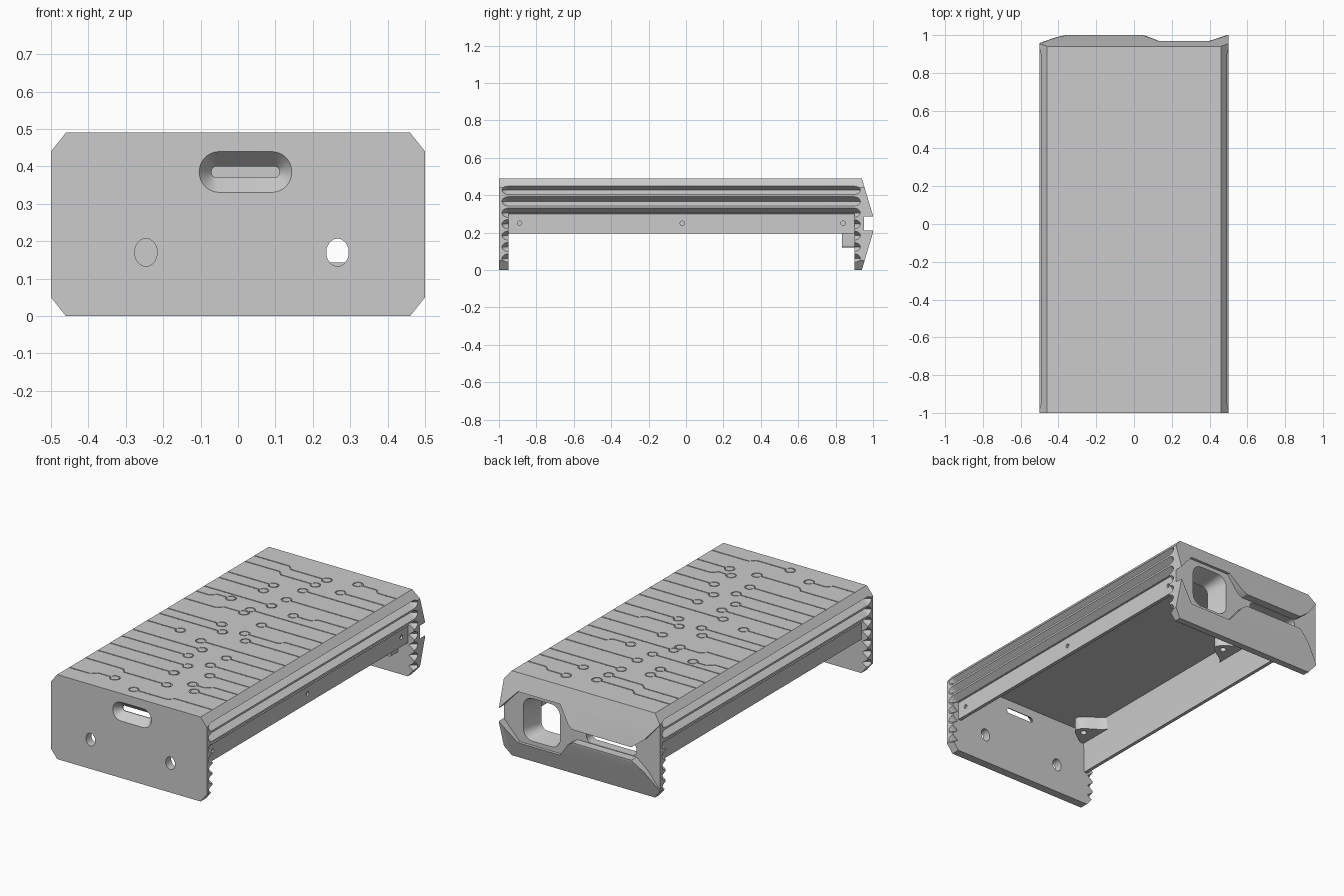
import bpy, bmesh, random
from math import sin, cos, pi, atan2
from mathutils import Vector

if "Cube" in bpy.data.objects:
    bpy.data.objects.remove(bpy.data.objects["Cube"])

gray = bpy.data.materials.new("plain_gray")
gray.use_nodes = True
gray.diffuse_color = (0.6, 0.6, 0.6, 1)
gray.node_tree.nodes["Principled BSDF"].inputs["Base Color"].default_value = (0.6, 0.6, 0.6, 1)


def loft(name, *solids):
    """Each solid is a list of rings; rings are bridged and both ends capped."""
    bm = bmesh.new()
    for rings in solids:
        vs = [[bm.verts.new(p) for p in ring] for ring in rings]
        n = len(vs[0])
        for a, b in zip(vs, vs[1:]):
            for i in range(n):
                j = (i + 1) % n
                bm.faces.new((a[i], a[j], b[j], b[i]))
        bm.faces.new(vs[0])
        bm.faces.new(vs[-1])
    bmesh.ops.recalc_face_normals(bm, faces=bm.faces)
    mesh = bpy.data.meshes.new(name)
    bm.to_mesh(mesh)
    bm.free()
    mesh.materials.append(gray)
    ob = bpy.data.objects.new(name, mesh)
    bpy.context.collection.objects.link(ob)
    return ob


def along_y(profile, y0, y1):
    return [[(x, y, z) for x, z in profile] for y in (y0, y1)]


def along_z(profile, z0, z1):
    return [[(x, y, z) for x, y in profile] for z in (z0, z1)]


def mirrored(half):
    return half + [(-x, z) for x, z in reversed(half)]


def rounded(cx, cz, hx, hz, r, n=8):
    pts = []
    for k, (sx, sz) in enumerate(((1, 1), (-1, 1), (-1, -1), (1, -1))):
        for i in range(n + 1):
            a = (k + i / n) * pi / 2
            pts.append((cx + sx * (hx - r) + r * cos(a), cz + sz * (hz - r) + r * sin(a)))
    return pts


def ellipse(cx, cz, rx, rz, n=24):
    return [(cx + rx * cos(2 * pi * i / n), cz + rz * sin(2 * pi * i / n)) for i in range(n)]


def cut(ob, *cutters, operation="DIFFERENCE"):
    for c in cutters:
        c.hide_render = True
        mod = ob.modifiers.new("cut", "BOOLEAN")
        mod.operation, mod.solver, mod.object = operation, "EXACT", c
        mod.use_self = c.name.startswith("trace")
        bpy.context.view_layer.objects.active = ob
        bpy.ops.object.modifier_apply(modifier=mod.name)


# Shared zigzag grooves along both sides, with rounded ends
grooves = []
end_steps = ((0.034, 0.1), (0.03, 0.5), (0.021, 0.8), (0.008, 0.97), (0, 1))
stations = [(-0.951 - d, s) for d, s in end_steps] + [(0.899 + d, s) for d, s in reversed(end_steps)]
for side in (1, -1):
    for k in range(7):
        z = 0.062 + 0.061 * k
        grooves.append([[(side * (0.505 - 0.04 * s), y, z), (side * 0.506, y, z + 0.029 * s),
                         (side * 0.506, y, z - 0.029 * s)] for y, s in stations])
groove_cutter = loft("groove_cutter", *grooves)

# Front panel: chamfered plate with a flared slot and two round holes
outline = mirrored([(0.46, 0), (0.5, 0.05), (0.5, 0.44), (0.46, 0.49)])
front_panel = loft("front_panel", along_y(outline, -1, -0.95))
outer, inner = rounded(0.02, 0.385, 0.124, 0.055, 0.054), rounded(0.02, 0.385, 0.091, 0.015, 0.014)
slot_cutter = loft("slot_cutter", [
    [(x, -1.0005, z) for x, z in outer], [(x, -0.955, z) for x, z in inner],
    [(x, -0.94, z) for x, z in inner]])
hole_cutter = loft("hole_cutter", *[along_y(ellipse(x, 0.17, 0.03, 0.037), -1.1, -0.9)
                                    for x in (-0.246, 0.266)])
cut(front_panel, slot_cutter, hole_cutter, groove_cutter)

# Rear panel: wedge-shaped, trimmed to the chamfered outline
wedge = [(0.9, 0), (0.94, 0), (1.0, 0.2), (1.0, 0.29), (0.94, 0.49), (0.9, 0.49)]
rear_panel = loft("rear_panel", [[(x, y, z) for y, z in wedge] for x in (-0.52, 0.52)])
outline_trim = loft("outline_trim", along_y(outline, 0.8, 1.1))
cut(rear_panel, outline_trim, operation="INTERSECT")

# Recess: a channel flaring at one end and widening into an octagon around the port
upper = [(-0.52, 0.45), (-0.5, 0.435), (-0.42, 0.34), (-0.35, 0.285), (0.03, 0.285), (0.06, 0.305),
         (0.13, 0.395), (0.4, 0.395), (0.47, 0.32), (0.5, 0.285), (0.52, 0.285)]
recess = upper + [(x, 0.495 - z) for x, z in reversed(upper)]
recess_cutter = loft("recess_cutter", along_y(recess, 0.953, 1.1))
vent_cutter = loft("vent_cutter", along_y(rounded(-0.19, 0.248, 0.16, 0.035, 0.03), 0.85, 1.1))
port_cutter = loft("port_cutter", [
    [(x, 0.96, z) for x, z in rounded(0.258, 0.248, 0.12, 0.125, 0.06)],
    [(x, 0.82, z) for x, z in rounded(0.258, 0.24, 0.08, 0.095, 0.04)]])
cut(rear_panel, recess_cutter, vent_cutter, port_cutter, groove_cutter)

# Port housing behind the rear panel
port_housing = loft("port_housing", along_y(rounded(0.258, 0.248, 0.14, 0.128, 0.012), 0.835, 0.901))
cut(port_housing, port_cutter)

# Cover: top, grooved side walls and slim lower flanges
section = mirrored([(0.46, 0.49), (0.5, 0.44), (0.5, 0.305), (0.46, 0.3), (0.46, 0.195),
                    (0.44, 0.195), (0.44, 0.31), (0.43, 0.45)])
cover = loft("cover", along_y(section, -0.95, 0.9))
screw_cutter = loft("screw_cutter", *[
    [[(x, y + 0.012 * cos(i * pi / 8), 0.25 + 0.012 * sin(i * pi / 8)) for i in range(16)]
     for x in (0.449, 0.6)] for y in (-0.89, -0.02, 0.84)])
cut(cover, groove_cutter, screw_cutter)

# Engraved circuit traces, each ending in a small loop
random.seed(4)


def trace(points, r=0.026, w=0.003):
    pts = [Vector(p) for p in points]
    d = (pts[-1] - pts[-2]).normalized()
    centre, a0 = pts[-1] + d * r, atan2(-d.y, -d.x)
    pts += [centre + r * Vector((cos(a0 + i * pi / 7), sin(a0 + i * pi / 7))) for i in range(1, 14)]
    left, right = [], []
    for i, p in enumerate(pts):
        t = (pts[min(i + 1, len(pts) - 1)] - pts[max(i - 1, 0)]).normalized()
        n = Vector((-t.y, t.x)) * w
        left.append(p + n)
        right.append(p - n)
    return along_z([tuple(p) for p in left + right[::-1]], 0.486, 0.5)


traces = []
for row in range(16):
    y = -0.87 + 0.112 * row
    reach = random.uniform(0.15, 0.55)
    for side, length in ((-1, reach), (1, 0.7 - reach)):
        yy = y + random.uniform(-0.025, 0.025)
        path = [(side * 0.458, yy)]
        jog = random.choice((-0.03, 0, 0, 0.03))
        if jog:
            bend = length * random.uniform(0.4, 0.7)
            path += [(side * (0.458 - bend), yy), (side * (0.428 - bend), yy + jog)]
        path.append((side * (0.458 - length), yy + jog))
        traces.append(trace(path))
cut(cover, loft("trace_cutter", *traces))

# Screw bosses swelling from the inner walls below the top
bosses = []
for side, label in ((1, "left"), (-1, "right")):
    for y, end in ((-0.86, "front"), (0.33, "rear")):
        swell = [(side * (0.438 - 0.13 * cos(t * pi / 20) ** 2), y + 0.013 * t) for t in range(-10, 11)]
        boss = loft(f"{label}_{end}_boss", along_z(swell, 0.375, 0.45))
        cut(boss, loft("boss_cutter", along_z(ellipse(side * 0.36, y, 0.018, 0.018), 0.3, 0.43)))
        bosses.append(boss)

# Remove cutters and shade the finished parts
bpy.ops.object.select_all(action="DESELECT")
for ob in list(bpy.data.objects):
    if "_cutter" in ob.name or ob.name == "outline_trim":
        bpy.data.objects.remove(ob)
for ob in [front_panel, rear_panel, port_housing, cover] + bosses:
    ob.select_set(True)
bpy.context.view_layer.objects.active = cover
bpy.ops.object.shade_smooth_by_angle()
